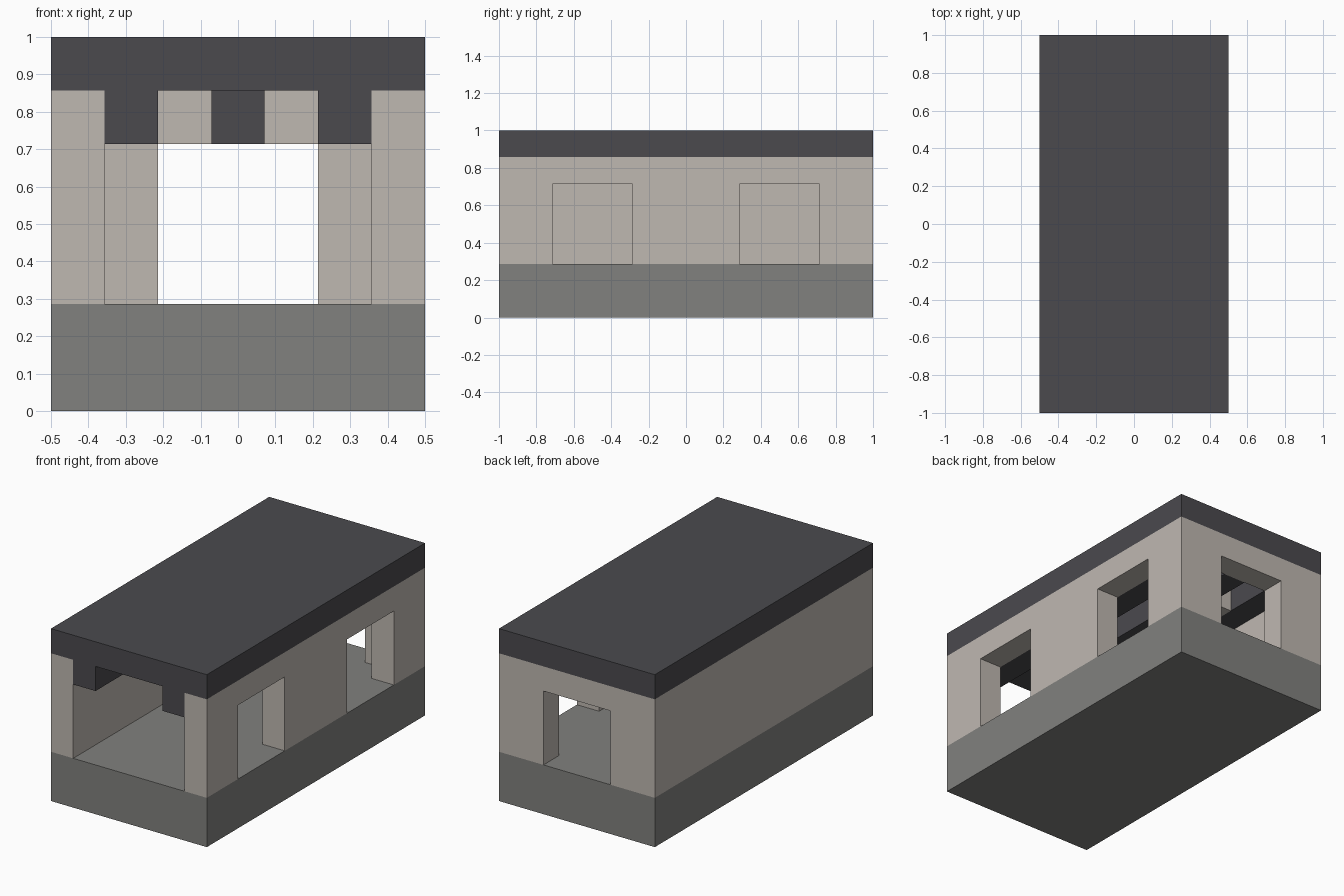
import bpy

if "Cube" in bpy.data.objects:
    bpy.data.objects.remove(bpy.data.objects["Cube"], do_unlink=True)

U = 1 / 14  # building module


def material(name, rgb):
    mat = bpy.data.materials.new(name)
    mat.use_nodes = True
    color = (*rgb, 1)
    mat.diffuse_color = color
    bsdf = mat.node_tree.nodes["Principled BSDF"]
    bsdf.inputs["Base Color"].default_value = color
    bsdf.inputs["Roughness"].default_value = 0.9
    return mat


stone = material("grey stone", (0.22, 0.22, 0.21))
plaster = material("beige plaster", (0.52, 0.48, 0.44))
slate = material("dark slate", (0.07, 0.068, 0.076))


def box(name, x, y, z, mat=None):
    """Box from (min, max) ranges given in modules."""
    bpy.ops.mesh.primitive_cube_add(size=1)
    ob = bpy.context.object
    ob.name = name
    for i, (low, high) in enumerate((x, y, z)):
        ob.location[i] = (low + high) / 2 * U
        ob.scale[i] = (high - low) * U
    bpy.ops.object.transform_apply(location=True, rotation=False, scale=True)
    if mat:
        ob.data.materials.append(mat)
    return ob


def cut(target, x, y, z):
    """Subtract a box from the target."""
    cutter = box("cutter", x, y, z)
    cutter.hide_render = True
    mod = target.modifiers.new("opening", "BOOLEAN")
    mod.operation = "DIFFERENCE"
    mod.solver = "EXACT"
    mod.object = cutter
    bpy.context.view_layer.objects.active = target
    bpy.ops.object.modifier_apply(modifier=mod.name)
    bpy.data.objects.remove(cutter, do_unlink=True)


# Foundation and roof slab
box("foundation", (-7, 7), (-14, 14), (0, 4), stone)
box("roof_slab", (-7, 7), (-14, 14), (12, 14), slate)

# Walls, open at the front
walls = box("walls", (-7, 7), (-14, 14), (4, 12), plaster)
cut(walls, (-5, 5), (-15, 12), (3, 13))

# Back doorway and the two openings in the left-hand wall
cut(walls, (-3, 3), (11, 15), (3, 10))
for y in (-7, 7):
    cut(walls, (4, 8), (y - 3, y + 3), (3, 10))

# Ceiling beams: outer pair reach the front, middle one is set back
for name, x, front in (("right", -4, -14), ("middle", 0, -8), ("left", 4, -14)):
    box(name + "_ceiling_beam", (x - 1, x + 1), (front, 12), (10, 12), slate)

# Plaster infill between the beams near the back
for side, x in (("right", -2), ("left", 2)):
    box(side + "_ceiling_infill", (x - 1, x + 1), (6, 8), (10, 12), plaster)
